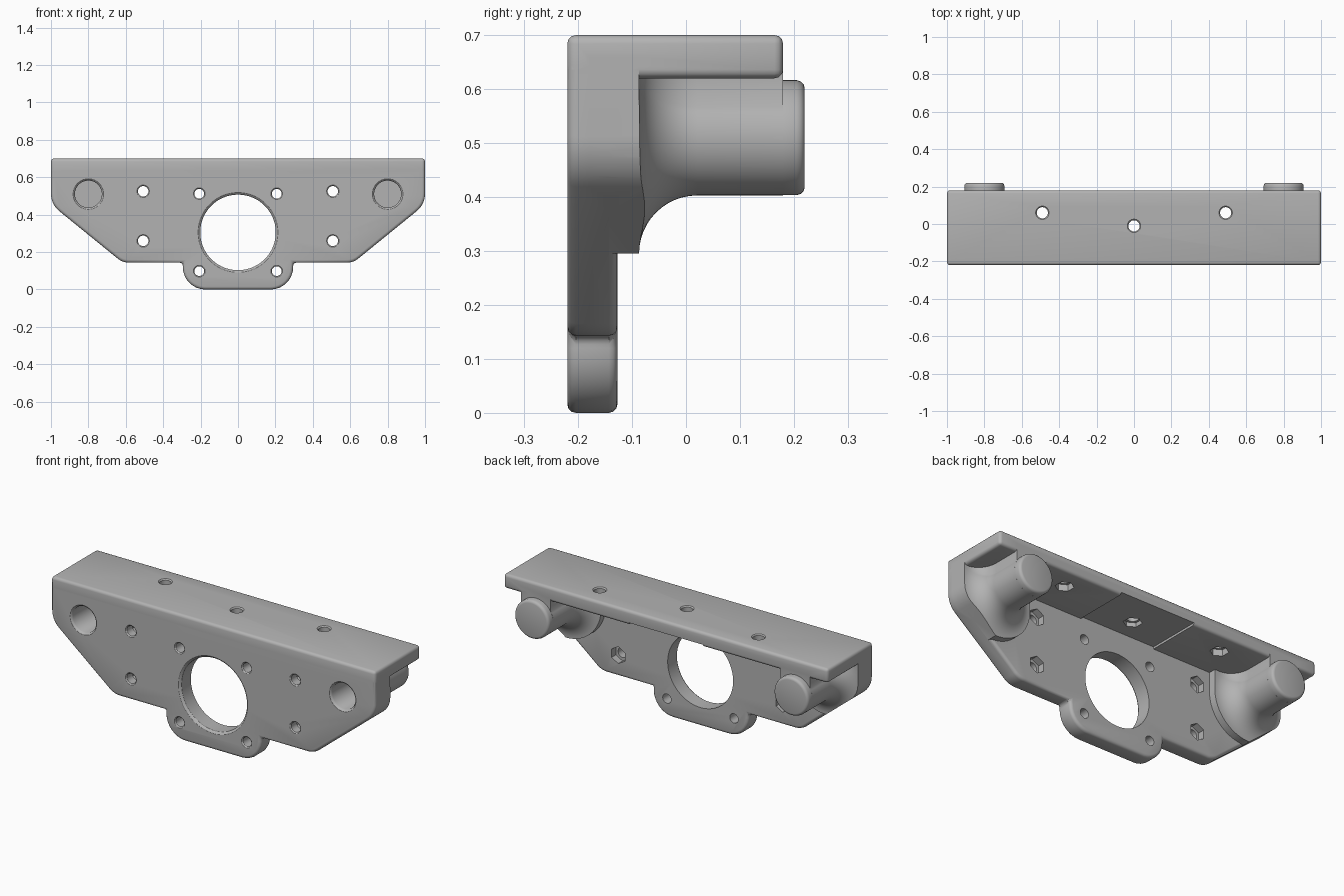
import bpy, bmesh, math
from mathutils import Vector, Matrix

if "Cube" in bpy.data.objects:
    bpy.data.objects.remove(bpy.data.objects["Cube"])

FRONT, BACK, PAD = -0.22, -0.127, -0.087
grey = bpy.data.materials.new("matte_grey")
grey.diffuse_color = (0.45, 0.45, 0.45, 1)
grey.use_nodes = True
grey.node_tree.nodes["Principled BSDF"].inputs["Base Color"].default_value = (0.45, 0.45, 0.45, 1)


def finish(name, bm):
    bmesh.ops.recalc_face_normals(bm, faces=bm.faces)
    mesh = bpy.data.meshes.new(name)
    bm.to_mesh(mesh)
    bm.free()
    obj = bpy.data.objects.new(name, mesh)
    bpy.context.collection.objects.link(obj)
    mesh.materials.append(grey)
    return obj


def loft(name, rings):
    """Skin equal-length rings and cap both ends."""
    bm = bmesh.new()
    loops = [[bm.verts.new(p) for p in ring] for ring in rings]
    n = len(loops[0])
    for a, b in zip(loops, loops[1:]):
        for i in range(n):
            j = (i + 1) % n
            bm.faces.new((a[i], a[j], b[j], b[i]))
    bm.faces.new(loops[0])
    bm.faces.new(loops[-1][::-1])
    return finish(name, bm)


def round_corners(points, steps=8):
    """Points are (x, z, radius); returns the filleted outline."""
    out = []
    for i, (x, z, r) in enumerate(points):
        p = Vector((x, z))
        if r == 0:
            out.append(p)
            continue
        a = (Vector(points[i - 1][:2]) - p).normalized()
        b = (Vector(points[(i + 1) % len(points)][:2]) - p).normalized()
        half = a.angle(b) / 2
        centre = p + (a + b).normalized() * (r / math.sin(half))
        start = p + a * (r / math.tan(half)) - centre
        end = p + b * (r / math.tan(half)) - centre
        sweep = start.angle_signed(end)
        for k in range(steps + 1):
            out.append(centre + Matrix.Rotation(-sweep * k / steps, 2) @ start)
    return out


def prism(name, outline, y0, y1):
    return loft(name, [[(p[0], y, p[1]) for p in outline] for y in (y0, y1)])


def box(name, lo, hi):
    return prism(name, [(lo[0], lo[2]), (hi[0], lo[2]), (hi[0], hi[2]), (lo[0], hi[2])], lo[1], hi[1])


def spin(name, x, z, profile, sides=64):
    """Stack of circles along y; profile holds (y, radius)."""
    turn = [math.tau * (i + 0.5) / sides for i in range(sides)]
    return loft(name, [[(x + r * math.cos(t), y, z + r * math.sin(t)) for t in turn] for y, r in profile])


def apply(obj, mod):
    mesh = bpy.data.meshes.new_from_object(obj.evaluated_get(bpy.context.evaluated_depsgraph_get()))
    obj.modifiers.remove(mod)
    obj.data = mesh


def bevel(obj, width):
    mod = obj.modifiers.new("Round", "BEVEL")
    mod.width, mod.segments, mod.limit_method = width, 3, "ANGLE"
    mod.angle_limit = math.radians(50)
    apply(obj, mod)


def combine(obj, other, operation):
    mod = obj.modifiers.new("Combine", "BOOLEAN")
    mod.object, mod.operation, mod.solver = other, operation, "EXACT"
    apply(obj, mod)
    bpy.data.objects.remove(other)


# Mounting plate with the motor tab below
half = [(1, 0.66, 0), (1, 0.455, 0.12), (0.616, 0.143, 0.1), (0.295, 0.143, 0), (0.295, 0, 0.12)]
outline = round_corners(half + [(-x, z, r) for x, z, r in reversed(half)])
bracket = prism("mounting_bracket", outline, FRONT, BACK)
bevel(bracket, 0.016)

# Top shelf, a little thinner in the middle
shelf = box("top_shelf", (-1, FRONT, 0.62), (1, 0.18, 0.70))
bevel(shelf, 0.016)
combine(shelf, box("relief", (-0.23, BACK, 0.5), (0.23, 0.3, 0.632)), "DIFFERENCE")
combine(bracket, shelf, "UNION")


def u_ring(x, y, r, start):
    """Arc below, straight sides running up into the shelf."""
    ring = [(x + r * math.cos(start), y, 0.66)]
    for i in range(41):
        t = start - (math.pi + 2 * start) * i / 40
        ring.append((x + r * math.cos(t), y, 0.51 + r * math.sin(t)))
    return ring + [(x - r * math.cos(start), y, 0.66)]


for side in (-1, 1):
    x = 0.8 * side
    # Raised pad and flared socket, trimmed to the plate outline
    pad = loft("pad", [u_ring(x, y, 0.215, 0) for y in (-0.18, PAD)])
    steps = [math.pi / 2 * i / 12 for i in range(13)]
    flare = [(PAD + 0.108 * (1 - math.cos(t)), 0.215 - 0.108 * math.sin(t)) for t in steps]
    flare = [(-0.16, 0.215)] + flare + [(0.18, 0.107)]
    socket = loft("socket", [u_ring(x, y, r, math.radians(32)) for y, r in flare])
    combine(pad, socket, "UNION")
    combine(pad, prism("trim", outline, -0.3, 0.3), "INTERSECT")
    combine(bracket, pad, "UNION")
    # Rounded socket end and its blind bore
    tip = [(0, 0.1068), (0.205, 0.1068), (0.213, 0.104), (0.218, 0.099), (0.22, 0.092)]
    combine(bracket, spin("tip", x, 0.51, tip), "UNION")
    bore = [(-0.25, 0.082), (FRONT, 0.082), (-0.216, 0.076), (-0.208, 0.072), (0.15, 0.072)]
    combine(bracket, spin("bore", x, 0.51, bore), "DIFFERENCE")


def hole(x, z, r, lip):
    cut = [(-0.3, r + lip), (FRONT, r + lip), (FRONT + lip * 0.4, r + lip * 0.4),
           (FRONT + lip, r), (-0.07, r)]
    combine(bracket, spin("hole", x, z, cut, 64 if r > 0.1 else 24), "DIFFERENCE")


# Motor opening, motor screws, and side screws with nut pockets
hole(0, 0.305, 0.202, 0.012)
for side in (-1, 1):
    for z in (0.098, 0.512):
        hole(0.207 * side, z, 0.026, 0.006)
    for z in (0.26, 0.525):
        hole(0.507 * side, z, 0.028, 0.006)
        nut = spin("nut_pocket", 0.507 * side, z, [(-0.165, 0.047), (-0.04, 0.047)], 6)
        combine(bracket, nut, "DIFFERENCE")

# Shelf screws with nut pockets underneath
for x, y in ((-0.49, 0.06), (0, -0.01), (0.49, 0.06)):
    for profile, sides in (([(0.5, 0.03), (0.694, 0.03), (0.70, 0.036), (0.75, 0.036)], 24),
                           ([(0.58, 0.047), (0.655, 0.047)], 6)):
        cutter = spin("shelf_hole", 0, 0, profile, sides)
        cutter.data.transform(Matrix.Translation((x, y, 0)) @ Matrix.Rotation(math.pi / 2, 4, "X"))
        combine(bracket, cutter, "DIFFERENCE")

bpy.ops.object.select_all(action="DESELECT")
bracket.select_set(True)
bpy.context.view_layer.objects.active = bracket
bpy.ops.object.shade_smooth_by_angle(angle=math.radians(32))
